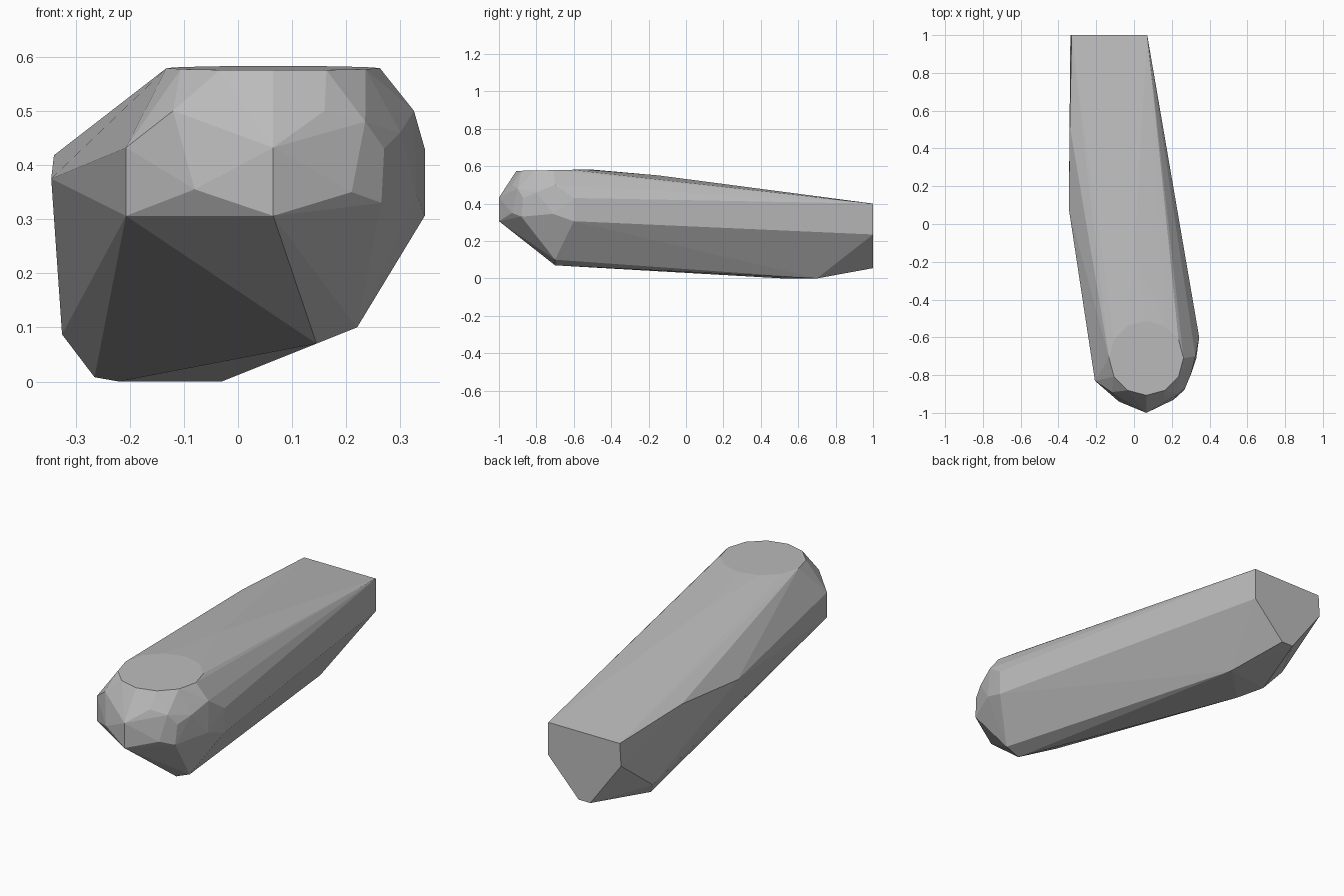
import bpy
import bmesh
from math import sin, cos, tau

default_cube = bpy.data.objects.get("Cube")
if default_cube:
    bpy.data.objects.remove(default_cube, do_unlink=True)


def make_material(name, colour):
    material = bpy.data.materials.new(name)
    material.use_nodes = True
    material.diffuse_color = colour
    shader = material.node_tree.nodes["Principled BSDF"]
    shader.inputs["Base Color"].default_value = colour
    return material


def hull_object(name, corners, material):
    """Wrap a faceted convex shell around the given corners."""
    bm = bmesh.new()
    for corner in corners:
        bm.verts.new(corner)
    result = bmesh.ops.convex_hull(bm, input=bm.verts[:])
    leftover = set(result["geom_interior"]) | set(result["geom_unused"])
    inner = [item for item in leftover if isinstance(item, bmesh.types.BMVert)]
    bmesh.ops.delete(bm, geom=inner, context="VERTS")
    bmesh.ops.recalc_face_normals(bm, faces=bm.faces[:])
    mesh = bpy.data.meshes.new(name)
    bm.to_mesh(mesh)
    bm.free()
    mesh.materials.append(material)
    shell = bpy.data.objects.new(name, mesh)
    bpy.context.collection.objects.link(shell)
    return shell


def crown_ring(centre_x, centre_y, radius, height, tilt, sides):
    """Flat, slightly tilted round top at the blunt front end."""
    ring = []
    for step in range(sides):
        angle = tau * step / sides
        across, along = radius * cos(angle), radius * sin(angle)
        ring.append((centre_x + across, centre_y + along, height + tilt * along))
    return ring


def upright_edge(x, y, low, high):
    return [(x, y, low), (x, y, high)]


# Front end: crown, vertical corner edges and the facets between them
crown = crown_ring(0.065, -0.71, 0.197, 0.579, 0.02, 12)
corner_edges = (
    upright_edge(0.065, -1, 0.306, 0.432)
    + upright_edge(-0.207, -0.83, 0.306, 0.432)
    + upright_edge(0.345, -0.6, 0.306, 0.43)
)
upper_facets = [
    (-0.12, -0.89, 0.5), (0.16, -0.93, 0.5), (0.235, -0.9, 0.48),
    (0.27, -0.87, 0.43), (0.3, -0.8, 0.46), (0.325, -0.7, 0.5),
]
lower_facets = [
    (-0.08, -0.94, 0.355), (0.21, -0.93, 0.35),
    (0.265, -0.88, 0.33), (0.33, -0.71, 0.345),
]

# Underside: front chin and the shallow rear keel
chin = [(0.145, -0.7, 0.07), (0.22, -0.7, 0.1)]
keel = [
    (-0.325, 0.73, 0.087), (-0.265, 0.66, 0.008), (-0.22, 0.52, 0),
    (-0.03, 0.7, 0), (0.02, 0.69, 0.085),
]

# Long sides and the ridge of the sloping top
flank = [(-0.34, 0.52, 0.418), (-0.345, 0.08, 0.375)]
ridge = [(0, -0.15, 0.551)]

# Flat rear end
rear_outline = [
    (-0.33, 0.4), (0.07, 0.4), (0.07, 0.235),
    (-0.1, 0.055), (-0.165, 0.055), (-0.337, 0.287),
]
rear = [(x, 1, z) for x, z in rear_outline]

grey = make_material("plain grey", (0.5, 0.5, 0.5, 1))
hull_object(
    "faceted_body",
    crown + corner_edges + upper_facets + lower_facets
    + chin + keel + flank + ridge + rear,
    grey,
)
